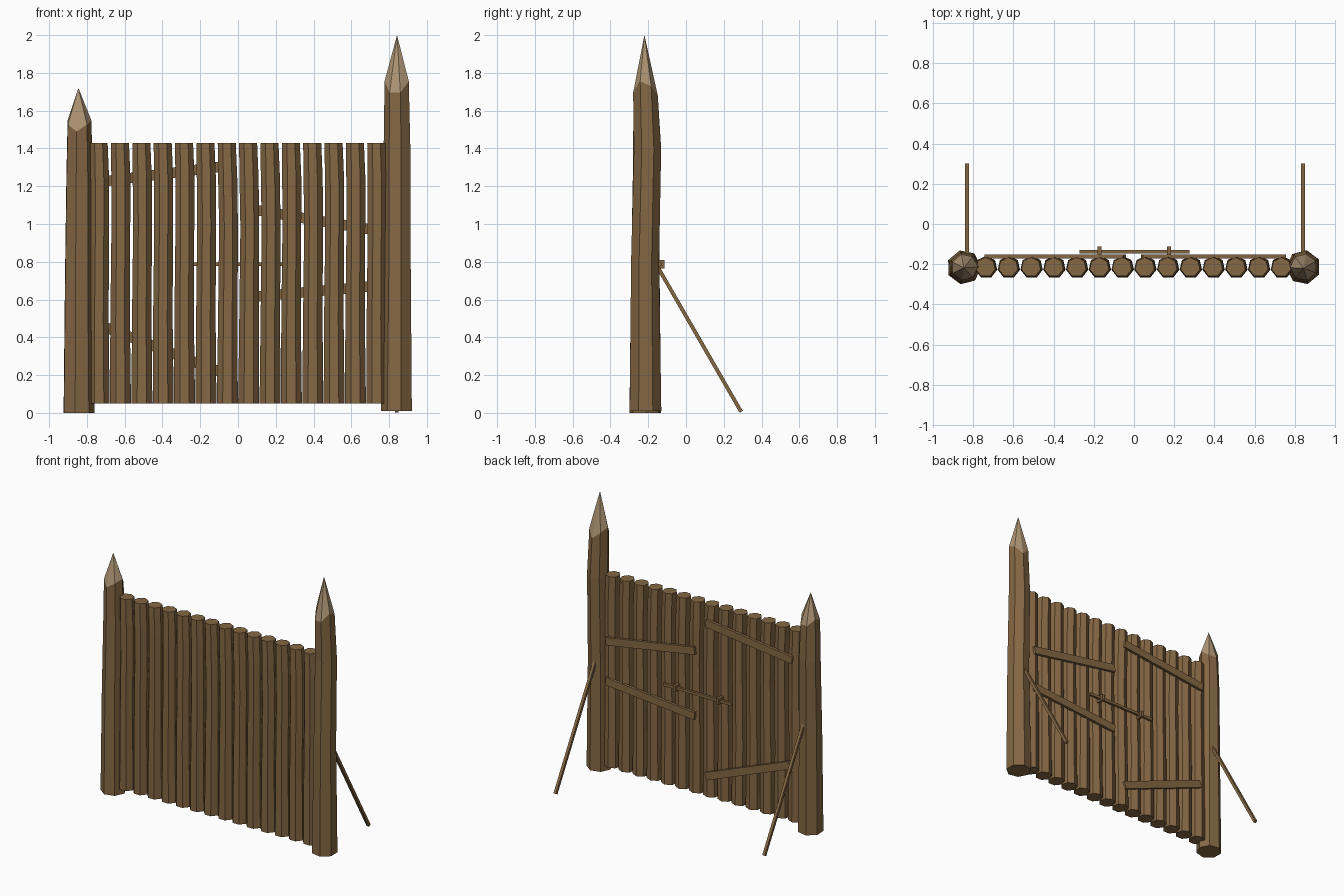
import bpy, bmesh, math, random
from mathutils import Vector

if "Cube" in bpy.data.objects:
    bpy.data.objects.remove(bpy.data.objects["Cube"])

random.seed(4)


def material(name, rgb):
    m = bpy.data.materials.new(name)
    m.diffuse_color = (*rgb, 1)
    m.use_nodes = True
    m.node_tree.nodes["Principled BSDF"].inputs["Base Color"].default_value = m.diffuse_color
    return m


BARK = material("brown bark", (0.235, 0.137, 0.057))
CUT = material("pale cut wood", (0.42, 0.30, 0.175))


def finish(bm, name, mats):
    bmesh.ops.recalc_face_normals(bm, faces=bm.faces)
    me = bpy.data.meshes.new(name)
    bm.to_mesh(me)
    bm.free()
    for m in mats:
        me.materials.append(m)
    ob = bpy.data.objects.new(name, me)
    bpy.context.collection.objects.link(ob)
    return ob


def trunk(name, x, y, rings, sides=7, turn=0.0, tip=None, jitter=None):
    """Loft a rough trunk; rings = (z, radius, dx, dy), optional pointed tip (dx, dy, z)."""
    bm = bmesh.new()
    loops = []
    for k, (z, r, dx, dy) in enumerate(rings):
        loop = []
        for i in range(sides):
            a = -math.pi / 2 + math.pi / sides + turn + 2 * math.pi * i / sides
            dz = 0
            if jitter and k == len(rings) - 1:
                dz = jitter * math.cos(a * 2 + 0.4)
            loop.append(bm.verts.new((x + dx + r * math.cos(a),
                                      y + dy + r * math.sin(a), z + dz)))
        loops.append(loop)
    bm.faces.new(loops[0])
    for lo, hi in zip(loops, loops[1:]):
        for i in range(sides):
            j = (i + 1) % sides
            bm.faces.new((lo[i], lo[j], hi[j], hi[i]))
    if tip:
        apex = bm.verts.new((x + tip[0], y + tip[1], tip[2]))
        for i in range(sides):
            f = bm.faces.new((loops[-1][i], loops[-1][(i + 1) % sides], apex))
            f.material_index = 1
    else:
        bm.faces.new(loops[-1])
    return finish(bm, name, [BARK, CUT])


def beam(name, a, b, width, depth, side):
    """Straight timber from a to b; width runs along 'side', depth across it."""
    a, b, s = Vector(a), Vector(b), Vector(side).normalized()
    d = (b - a).normalized().cross(s).normalized()
    bm = bmesh.new()
    for p in (a, b):
        for u, v in ((-1, -1), (1, -1), (1, 1), (-1, 1)):
            bm.verts.new(p + s * u * width / 2 + d * v * depth / 2)
    bm.verts.ensure_lookup_table()
    v = bm.verts
    bm.faces.new(v[0:4])
    bm.faces.new(v[4:8])
    for i in range(4):
        j = (i + 1) % 4
        bm.faces.new((v[i], v[j], v[j + 4], v[i + 4]))
    return finish(bm, name, [BARK])


# Pointed gate posts
trunk("left_post", -0.845, -0.215,
      [(0, 0.086, 0, 0), (0.7, 0.078, 0, 0), (1.25, 0.073, 0.003, 0.005), (1.52, 0.066, 0.003, 0)],
      turn=0.25, tip=(0, -0.003, 1.72), jitter=0.03)
trunk("right_post", 0.842, -0.215,
      [(0.01, 0.086, 0, 0), (0.8, 0.076, 0.003, -0.002), (1.4, 0.074, 0.003, 0.011), (1.72, 0.067, 0.001, 0)],
      turn=-0.2, tip=(0, -0.005, 2.0), jitter=0.04)

# Row of gate logs, slightly thinner and bowed towards the top
for i in range(14):
    x = -0.735 + i * 1.47 / 13
    j = random.uniform(-0.003, 0.003)
    trunk(f"gate_log_{i + 1}", x, -0.215,
          [(0.05, 0.057, 0, 0), (0.5, 0.053, j, 0), (0.98, 0.051, 0.004 + j, 0),
           (1.24, 0.052, 0.002, 0), (1.43, 0.049, -0.003, 0)])

# Crooked planks nailed across the back of each door
PY = -0.161
for name, x1, z1, x2, z2 in (("right_upper_plank", 0.04, 1.083, 0.75, 0.963),
                             ("right_lower_plank", 0.04, 0.61, 0.75, 0.675),
                             ("left_upper_plank", -0.74, 1.222, -0.05, 1.308),
                             ("left_lower_plank", -0.72, 0.46, -0.05, 0.20)):
    beam(name, (x1, PY, z1), (x2, PY, z2), 0.02, 0.055, (0, 1, 0))

# Locking bar and its two brackets
beam("locking_bar", (-0.272, -0.138, 0.787), (0.275, -0.138, 0.787), 0.018, 0.02, (0, 1, 0))
for side, x in (("left", -0.172), ("right", 0.175)):
    beam(f"{side}_bracket", (x, -0.175, 0.787), (x, -0.113, 0.787), 0.02, 0.044, (1, 0, 0))

# Leaning props behind the posts
for side, x in (("left", -0.83), ("right", 0.84)):
    beam(f"{side}_prop", (x, -0.16, 0.79), (x, 0.292, 0.006), 0.02, 0.02, (1, 0, 0))
